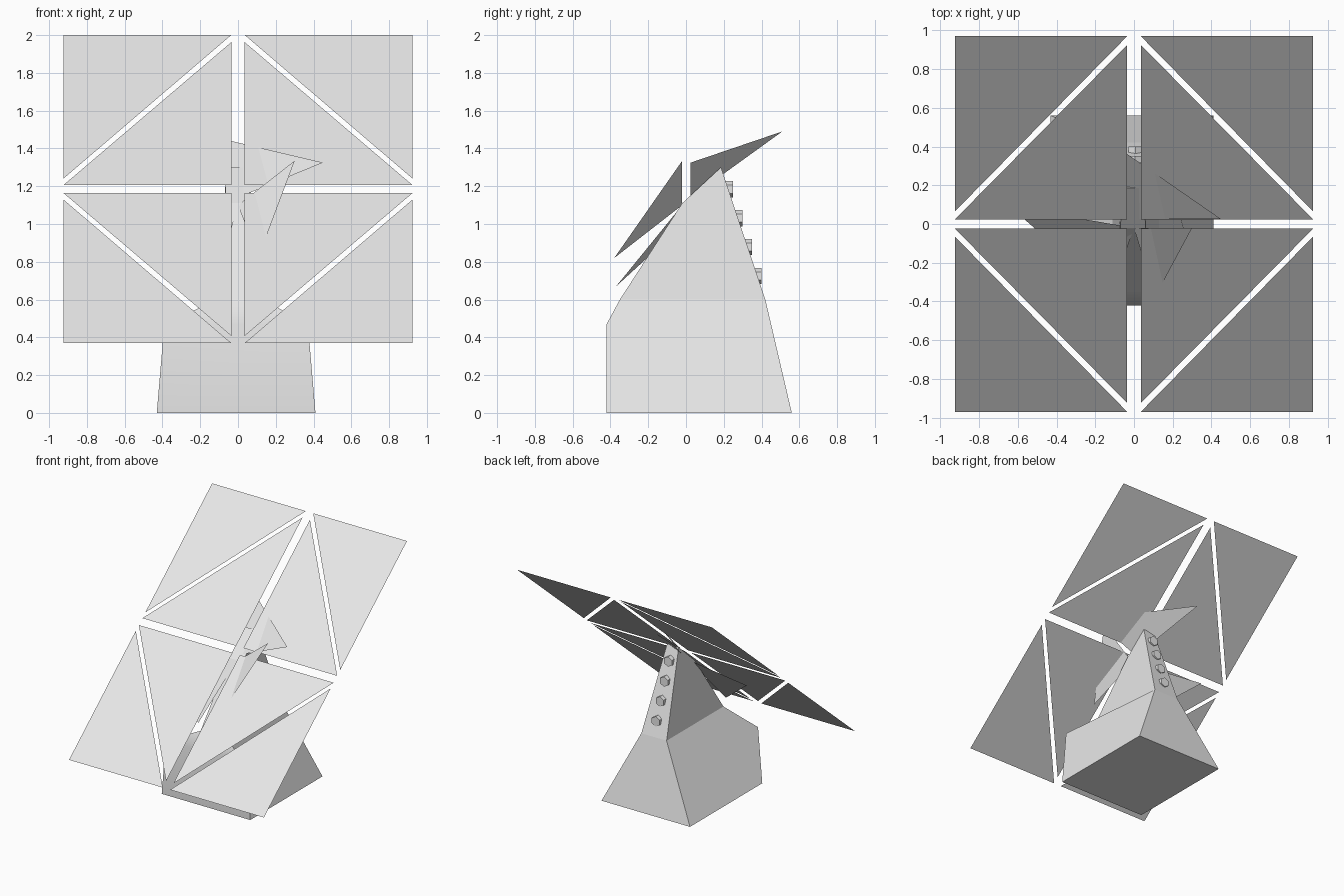
import bpy, bmesh, math
from mathutils import Matrix

if "Cube" in bpy.data.objects:
    bpy.data.objects.remove(bpy.data.objects["Cube"])

grey = bpy.data.materials.new("light_grey")
grey.diffuse_color = (0.8, 0.8, 0.8, 1)
grey.use_nodes = True
grey.node_tree.nodes["Principled BSDF"].inputs["Base Color"].default_value = grey.diffuse_color


def finish(name, bm, smooth=False, closed=True):
    if closed:
        bmesh.ops.recalc_face_normals(bm, faces=bm.faces)
    mesh = bpy.data.meshes.new(name)
    bm.to_mesh(mesh)
    bm.free()
    mesh.materials.append(grey)
    obj = bpy.data.objects.new(name, mesh)
    bpy.context.collection.objects.link(obj)
    if smooth:
        bpy.context.view_layer.objects.active = obj
        obj.select_set(True)
        bpy.ops.object.shade_smooth_by_angle(angle=math.radians(30))
        obj.select_set(False)
    return obj


def poly(name, points, faces, smooth=False, closed=True):
    bm = bmesh.new()
    vs = [bm.verts.new(p) for p in points]
    for f in faces:
        bm.faces.new([vs[i] for i in f])
    return finish(name, bm, smooth, closed)


# Neck foot shared by the base and the neck
foot = [(-0.11, 0.42, 0.6), (0.13, 0.42, 0.6), (0.13, -0.35, 0.6), (-0.11, -0.35, 0.6)]

# Base: wide block narrowing to the neck, with a slanted front shoulder
base_pts = [(-0.43, 0.56, 0), (0.41, 0.56, 0), (0.41, -0.42, 0), (-0.43, -0.42, 0),
            (0.37, -0.42, 0.47), (-0.39, -0.42, 0.47)] + foot
poly("base", base_pts, [
    (0, 1, 2, 3),
    (0, 1, 7, 6),
    (3, 2, 4, 5),
    (5, 4, 8, 9),
    (1, 2, 4, 8, 7),
    (0, 3, 5, 9, 6),
], smooth=True)

# Neck: wedge with a sloped top just under the panel
neck_pts = foot + [(-0.06, 0.185, 1.30), (0.05, 0.185, 1.30),
                   (0.06, -0.02, 1.11), (-0.07, -0.02, 1.11)]
poly("neck", neck_pts, [(i, (i + 1) % 4, (i + 1) % 4 + 4, i + 4) for i in range(4)]
     + [(4, 5, 6, 7)])

# Hexagonal studs up the back of the neck
for i in range(4):
    bm = bmesh.new()
    bmesh.ops.create_cone(bm, cap_ends=True, segments=6, radius1=0.043, radius2=0.043, depth=0.12,
                          matrix=Matrix.Translation((0.008 - 0.004 * i, 0.34 - 0.05 * i, 0.725 + 0.153 * i))
                          @ Matrix.Rotation(math.pi / 2, 4, 'X'))
    finish(f"stud_{i + 1}", bm)


# Tilted array: an inner and an outer triangle in each quarter
def on_plane(x, y):
    return (x, y, 1.185 + 0.841 * y)


for sx, side in ((1, "right"), (-1, "left")):
    for sy, row in ((1, "upper"), (-1, "lower")):
        for kind, tri in (("inner", [(0.035, 0.024), (0.925, 0.024), (0.035, 0.925)]),
                          ("outer", [(0.925, 0.97), (0.035, 0.97), (0.925, 0.065)])):
            pts = [on_plane(sx * x, sy * y) for x, y in tri]
            order = (0, 1, 2) if sx * sy > 0 else (0, 2, 1)
            poly(f"{row}_{side}_{kind}_panel", pts, [order], closed=False)

# Three smaller triangular fins around the hub
fins = {
    "upper_fin": [(0.0, 0.025, 1.14), (0.45, 0.025, 1.325), (-0.25, 0.51, 1.49)],
    "lower_right_fin": [(0.0, -0.02, 1.10), (0.107, -0.38, 0.82), (0.30, -0.02, 1.335)],
    "lower_left_fin": [(0.0, -0.02, 1.10), (-0.64, 0.09, 1.09), (-0.12, -0.37, 0.67)],
}
for name, pts in fins.items():
    poly(name, pts, [(0, 1, 2)], closed=False)
